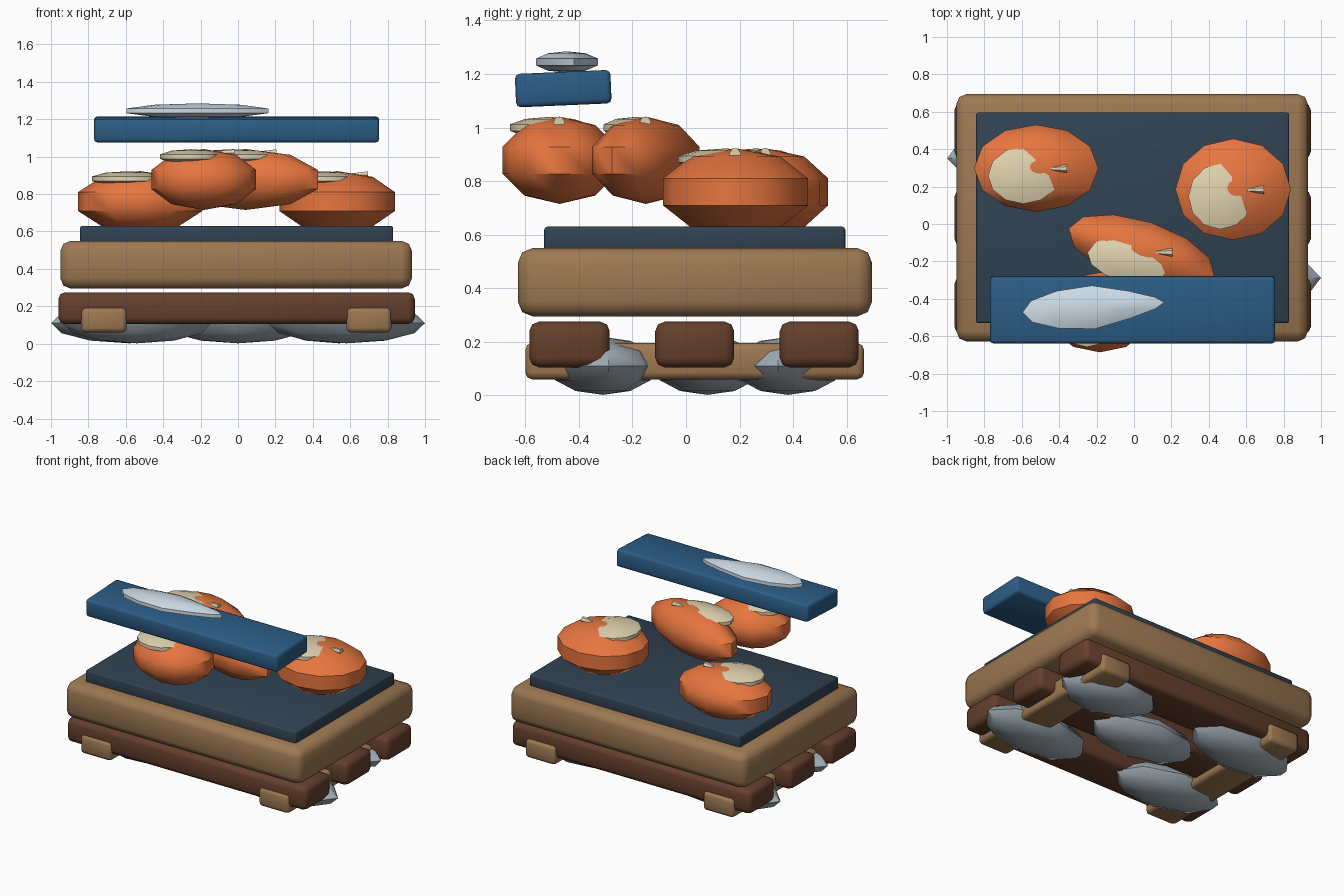
import bpy, math
from mathutils import Vector, Matrix

if "Cube" in bpy.data.objects:
    bpy.data.objects.remove(bpy.data.objects["Cube"])

def mat(name, r, g, b):
    m = bpy.data.materials.new(name)
    m.diffuse_color = (r, g, b, 1)
    m.use_nodes = True
    m.node_tree.nodes["Principled BSDF"].inputs["Base Color"].default_value = m.diffuse_color
    return m

WOOD = mat("wood", .34, .19, .085)
DARK = mat("dark_wood", .13, .05, .025)
SLATE = mat("slate", .03, .055, .085)
BLUE = mat("blue", .025, .11, .24)
ORANGE = mat("orange", .80, .18, .05)
CREAM = mat("cream", .75, .65, .43)
SILVER = mat("silver", .62, .72, .80)
STONE = mat("grey", .36, .42, .47)

def finish(o, name, m):
    o.name = name
    o.data.materials.append(m)
    bpy.ops.object.shade_smooth_by_angle(angle=math.radians(50))
    return o

# Bevelled box given by its limits
def box(name, lo, hi, bevel, m, tilt=0):
    lo, hi = Vector(lo), Vector(hi)
    bpy.ops.mesh.primitive_cube_add(size=1, location=(lo + hi) / 2)
    o = bpy.context.object
    o.scale = hi - lo
    bpy.ops.object.transform_apply(location=False, rotation=False, scale=True)
    b = o.modifiers.new("bevel", 'BEVEL')
    b.width, b.segments = bevel, 2
    bpy.ops.object.modifier_apply(modifier=b.name)
    o.rotation_euler.x = math.radians(tilt)
    return finish(o, name, m)

# Coarse ellipsoid, turned about z, with an optional taper towards +x
def blob(name, c, r, m, turn=0, seg=12, rings=5, taper=0):
    bpy.ops.mesh.primitive_uv_sphere_add(segments=seg, ring_count=rings, radius=1, location=c)
    o = bpy.context.object
    for v in o.data.vertices:
        if v.co.x > 0:
            v.co.y *= 1 - taper * v.co.x
        v.co = Vector(v.co[i] * r[i] for i in range(3))
    o.rotation_euler.z = math.radians(turn)
    finish(o, name, m)
    for p in o.data.polygons:
        p.use_smooth = True
    return o

# Pallet: three dark planks over two runners
for i, (y0, y1) in enumerate([(-.585, -.285), (-.115, .18), (.35, .645)]):
    box(f"plank_{i}", (-.96, y0, .105), (.945, y1, .275), .035, DARK)
for i, (x0, x1) in enumerate([(-.84, -.595), (.58, .82)]):
    box(f"runner_{i}", (x0, -.60, .06), (x1, .665, .195), .025, WOOD)

# Grey stones beneath the pallet
stones = [(-.58, .38, .42, 4), (.54, .38, .36, -6), (-.54, -.31, .40, -6),
          (.58, -.31, .42, 3), (0, .08, .40, -3)]
for i, (x, y, rx, turn) in enumerate(stones):
    blob(f"stone_{i}", (x, y, .11), (rx, .205, .108), STONE, turn, 8, 6)

# Crate body and dark lid
box("crate", (-.95, -.628, .295), (.93, .695, .55), .055, WOOD)
box("lid", (-.845, -.53, .53), (.83, .595, .63), .012, SLATE)

# Orange rounds: centre, radii, turn, cream cap radii
rounds = [((-.523, .298, .76), (.35, .245, .163), 0, (.20, .16)),
          ((.53, .185, .76), (.325, .285, .163), 0, (.18, .185)),
          ((.04, -.15, .878), (.43, .175, .163), -18, (.235, .125)),
          ((-.183, -.472, .878), (.295, .225, .163), 0, (.175, .155))]
for i, (c, r, turn, cap) in enumerate(rounds):
    blob(f"orange_round_{i}", c, r, ORANGE, turn)
    blob(f"cream_cap_{i}", (c[0] - .068, c[1] - .038, c[2] + .122),
         (*cap, .04), CREAM, turn * .5)
    # Small pointed sliver on top
    bpy.ops.mesh.primitive_cone_add(vertices=6, radius1=.022, radius2=.006, depth=.12,
                                    location=(c[0] + .105, c[1] - .002, c[2] + .142),
                                    rotation=(0, -math.pi / 2, 0))
    finish(bpy.context.object, f"sliver_{i}", CREAM)

# Floating blue bar with a silver leaf on top
box("blue_bar", (-.77, -.637, 1.083), (.755, -.28, 1.208), .018, BLUE, 2.5)
blob("silver_leaf", (-.217, -.445, 1.245), (.40, .122, .04), SILVER, 4, 12, 5, .55)
